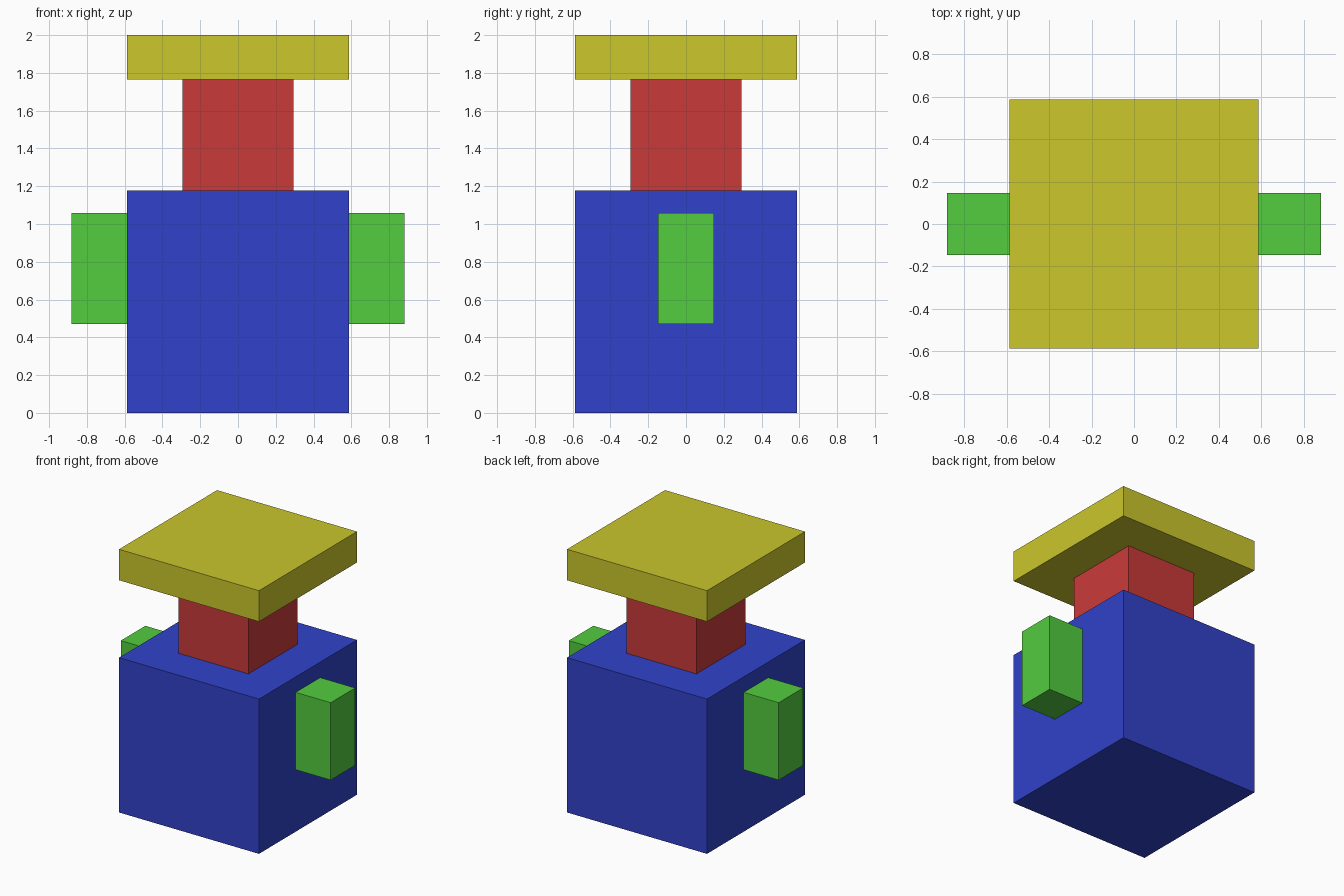
import bpy

if "Cube" in bpy.data.objects:
    bpy.data.objects.remove(bpy.data.objects["Cube"])


def srgb(r, g, b):
    """Convert 0-255 display colour to Blender's linear colour."""
    def lin(c):
        c /= 255
        return c / 12.92 if c <= 0.04045 else ((c + 0.055) / 1.055) ** 2.4
    return (lin(r), lin(g), lin(b), 1.0)


def material(name, rgb):
    mat = bpy.data.materials.new(name)
    mat.diffuse_color = srgb(*rgb)
    mat.use_nodes = True
    mat.node_tree.nodes["Principled BSDF"].inputs["Base Color"].default_value = mat.diffuse_color
    return mat


def box(name, size, centre, mat):
    bpy.ops.mesh.primitive_cube_add(size=1, location=centre)
    obj = bpy.context.object
    obj.name = name
    obj.scale = size
    bpy.ops.object.transform_apply(location=False, rotation=False, scale=True)
    obj.data.materials.append(mat)
    return obj


blue = material("blue", (48, 66, 202))
red = material("red", (202, 58, 58))
yellow = material("yellow", (203, 199, 44))
green = material("green", (83, 204, 63))

U = 2 / 3.4  # base module: body 2U, neck 1U, top plate 0.4U tall

# Stacked body, neck and top plate
box("body", (2 * U, 2 * U, 2 * U), (0, 0, U), blue)
box("neck", (U, U, U), (0, 0, 2.5 * U), red)
box("top_plate", (2 * U, 2 * U, 0.4 * U), (0, 0, 3.2 * U), yellow)

# Side blocks, mirrored left and right
for side, sx in (("left", -1), ("right", 1)):
    box(f"{side}_side_block", (0.5 * U, 0.5 * U, U),
        (sx * 1.25 * U, 0, 1.3 * U), green)
